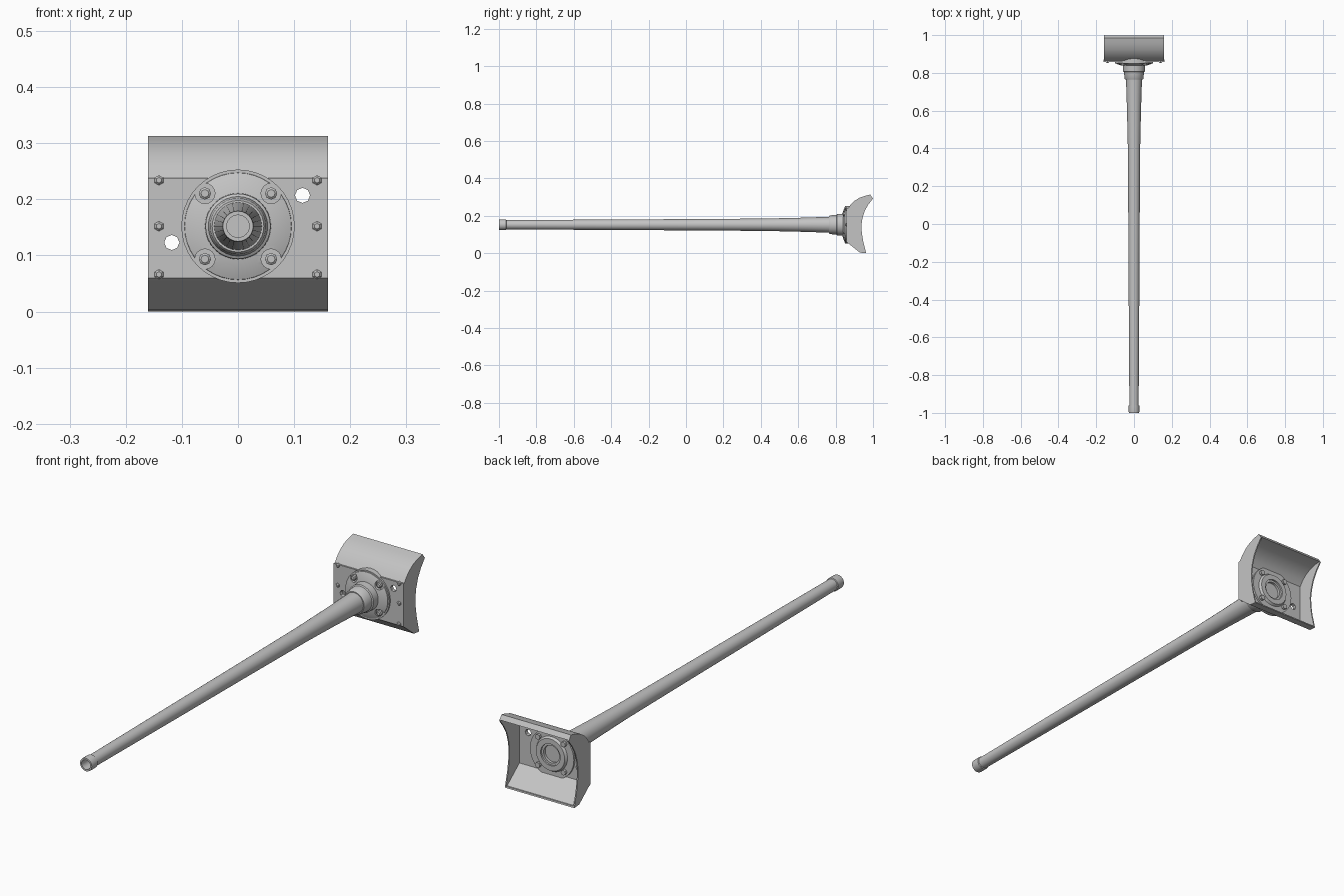
import bpy, bmesh, math
from mathutils import Vector

if "Cube" in bpy.data.objects:
    bpy.data.objects.remove(bpy.data.objects["Cube"])

CZ = 0.152            # height of the barrel axis
steel = bpy.data.materials.new("steel grey")
steel.diffuse_color = (0.55, 0.55, 0.55, 1)
steel.use_nodes = True
steel.node_tree.nodes["Principled BSDF"].inputs["Base Color"].default_value = steel.diffuse_color


def finish(name, bm):
    bmesh.ops.recalc_face_normals(bm, faces=bm.faces)
    me = bpy.data.meshes.new(name)
    bm.to_mesh(me)
    bm.free()
    me.materials.append(steel)
    ob = bpy.data.objects.new(name, me)
    bpy.context.collection.objects.link(ob)
    return ob


def smooth(ob, angle=30):
    bpy.ops.object.select_all(action='DESELECT')
    ob.select_set(True)
    bpy.context.view_layer.objects.active = ob
    bpy.ops.object.shade_smooth_by_angle(angle=math.radians(angle))


def lathe(name, profile, x=0, z=CZ, seg=32, phase=0.0):
    """Revolve (y, radius) points around an axis along y; radius 0 closes the end."""
    bm = bmesh.new()
    rings = []
    for y, r in profile:
        if r == 0:
            rings.append([bm.verts.new((x, y, z))] * seg)
        else:
            rings.append([bm.verts.new((x + r * math.cos(phase + 2 * math.pi * i / seg), y,
                                        z + r * math.sin(phase + 2 * math.pi * i / seg)))
                          for i in range(seg)])
    for a, b in zip(rings, rings[1:]):
        for i in range(seg):
            j = (i + 1) % seg
            bm.faces.new(list(dict.fromkeys((a[i], a[j], b[j], b[i]))))
    return finish(name, bm)


def prism(name, outline, half):
    """Extrude a (y, z) outline across x."""
    bm = bmesh.new()
    f = bm.faces.new([bm.verts.new((-half, y, z)) for y, z in outline])
    ext = bmesh.ops.extrude_face_region(bm, geom=[f])
    bmesh.ops.translate(bm, vec=Vector((2 * half, 0, 0)),
                        verts=[v for v in ext['geom'] if isinstance(v, bmesh.types.BMVert)])
    return finish(name, bm)


def cut(ob, cutters):
    bpy.context.view_layer.objects.active = ob
    for c in cutters:
        m = ob.modifiers.new("cut", 'BOOLEAN')
        m.operation, m.solver, m.object = 'DIFFERENCE', 'EXACT', c
        bpy.ops.object.modifier_apply(modifier=m.name)


def discard(cutters):
    for c in cutters:
        bpy.data.objects.remove(c)


# Curved shield, hollow and open at the back
top_curve = [(0.865, 0.238), (0.880, 0.259), (0.900, 0.279), (0.925, 0.295), (0.955, 0.306), (0.985, 0.313)]
back_curve = [(1.0, 0.292), (0.975, 0.260), (0.955, 0.225), (0.943, 0.185), (0.938, 0.150),
              (0.940, 0.110), (0.947, 0.065), (0.963, 0.0)]
shield = prism("shield", [(0.93, 0.003), (0.865, 0.055)] + top_curve + back_curve, 0.16)
hollow = prism("hollow", [(1.05, 0.006), (0.955, 0.006), (0.874, 0.070), (0.874, 0.230), (0.890, 0.252),
                          (0.910, 0.269), (0.935, 0.283), (0.965, 0.292), (1.05, 0.300)], 0.155)

# Front panel and its two sight holes
panel = prism("front_panel", [(0.858, 0.060), (0.858, 0.238), (0.870, 0.238), (0.870, 0.055), (0.864, 0.055)], 0.1605)
holes = [lathe("hole", [(0.80, 0), (0.80, 0.0135), (0.885, 0.0135), (0.885, 0)], x, z, 8)
         for x, z in ((0.115, 0.207), (-0.118, 0.123))]
cut(shield, [hollow] + holes)
cut(panel, holes)
discard([hollow] + holes)
smooth(shield, 25)

# Round flange with recessed bolt seats
flange = lathe("flange", [(0.80, 0.045), (0.838, 0.058), (0.841, 0.074), (0.847, 0.090), (0.849, 0.095),
                          (0.851, 0.0955), (0.851, 0.101), (0.882, 0.101), (0.882, 0.072),
                          (0.892, 0.066), (0.892, 0.045), (0.80, 0.045)], seg=40)
corners = [(sx * 0.059, CZ + sz * 0.0585) for sx in (-1, 1) for sz in (-1, 1)]
seats = [lathe("seat", [(0.80, 0), (0.80, 0.018), (0.852, 0.018), (0.852, 0)], x, z, 16) for x, z in corners]
cut(flange, seats)
discard(seats)
smooth(flange)

# Flange bolts, showing on both sides of the shield
for x, z in corners:
    lathe("flange_bolt", [(0.838, 0), (0.838, 0.007), (0.841, 0.011), (0.893, 0.011), (0.893, 0)], x, z, 8)

# Panel rivets
for x in (-0.141, 0.141):
    for z in (0.066, 0.152, 0.234):
        lathe("panel_rivet", [(0.852, 0), (0.852, 0.005), (0.856, 0.009), (0.862, 0.009), (0.862, 0)],
              x, z, 6, math.pi / 6)

# Sleeve around the root of the barrel
smooth(lathe("barrel_sleeve", [(0.764, 0.036), (0.764, 0.046), (0.770, 0.050), (0.805, 0.053), (0.808, 0.058),
                               (0.842, 0.059), (0.842, 0.046), (0.885, 0.046), (0.885, 0.036),
                               (0.82, 0.036), (0.82, 0)]))

# Tapered barrel with muzzle collar and bore
smooth(lathe("barrel", [(-0.93, 0), (-0.93, 0.020), (-1.0, 0.020), (-1.0, 0.027), (-0.995, 0.028),
                        (-0.962, 0.028), (-0.960, 0.0245), (-0.40, 0.028), (0.0, 0.030), (0.42, 0.033),
                        (0.60, 0.037), (0.755, 0.042), (0.775, 0.043), (0.775, 0)], seg=24))
